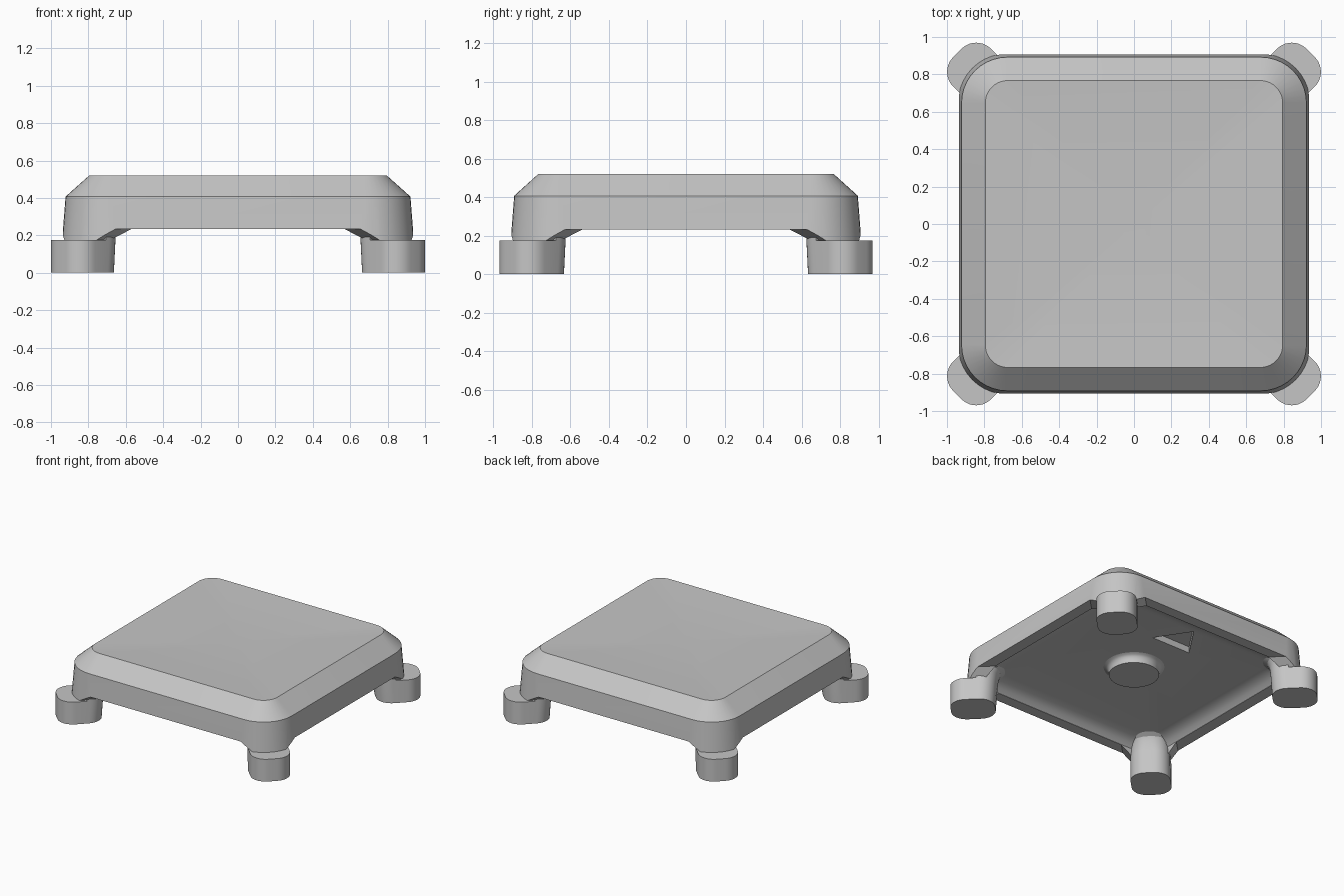
import bpy, bmesh, math
from mathutils import Matrix, Vector

cube = bpy.data.objects.get("Cube")
if cube:
    bpy.data.objects.remove(cube, do_unlink=True)

GREY = (0.56, 0.56, 0.56, 1)
mat = bpy.data.materials.new("plain grey")
mat.use_nodes = True
mat.diffuse_color = GREY
for node in mat.node_tree.nodes:
    if node.type == 'BSDF_PRINCIPLED':
        node.inputs["Base Color"].default_value = GREY


def rounded(hx, hy, r, z, cx=0, n=10):
    """Rounded rectangle outline at height z."""
    pts = []
    for k, (sx, sy) in enumerate([(1, 1), (-1, 1), (-1, -1), (1, -1)]):
        for i in range(n + 1):
            a = math.pi / 2 * (k + i / n)
            pts.append(Vector((cx + sx * (hx - r) + r * math.cos(a),
                               sy * (hy - r) + r * math.sin(a), z)))
    return pts


def circle(r, z, n=48):
    return [Vector((r * math.cos(math.tau * i / n), r * math.sin(math.tau * i / n), z))
            for i in range(n)]


def loft(name, loops, matrix=Matrix()):
    """Closed solid through outlines with equal point counts."""
    bm = bmesh.new()
    rings = [[bm.verts.new(matrix @ p) for p in loop] for loop in loops]
    n = len(rings[0])
    for a, b in zip(rings, rings[1:]):
        for i in range(n):
            j = (i + 1) % n
            bm.faces.new((a[i], a[j], b[j], b[i]))
    bm.faces.new(rings[0][::-1])
    bm.faces.new(rings[-1])
    bmesh.ops.remove_doubles(bm, verts=bm.verts, dist=1e-5)
    bmesh.ops.recalc_face_normals(bm, faces=bm.faces)
    mesh = bpy.data.meshes.new(name)
    bm.to_mesh(mesh)
    bm.free()
    mesh.materials.append(mat)
    ob = bpy.data.objects.new(name, mesh)
    bpy.context.collection.objects.link(ob)
    return ob


def select(ob):
    bpy.ops.object.select_all(action='DESELECT')
    ob.select_set(True)
    bpy.context.view_layer.objects.active = ob


def cut(target, cutter):
    cutter.hide_render = True
    mod = target.modifiers.new("cut", 'BOOLEAN')
    mod.operation = 'DIFFERENCE'
    mod.solver = 'EXACT'
    mod.object = cutter
    select(target)
    bpy.ops.object.modifier_apply(modifier=mod.name)
    bpy.data.objects.remove(cutter, do_unlink=True)


def smooth(ob):
    select(ob)
    bpy.ops.object.shade_smooth_by_angle(angle=math.radians(30))


# Body: tapered wall, chamfered shoulder and a shallow dished top
TOP = 0.52
LEDGE = 0.176
loops = [rounded(0.94, 0.91, 0.26, LEDGE),
         rounded(0.922, 0.892, 0.245, 0.407),
         rounded(0.795, 0.767, 0.12, TOP)]
for f in (0.85, 0.65, 0.45, 0.25, 0.08):
    loops.append([Vector((p.x * f, p.y * f, TOP - 0.02 * (1 - f * f)))
                  for p in loops[2]])
body = loft("body", loops)

# Hollow underside with a broad coved edge
cut(body, loft("cavity_cutter", [
    rounded(0.855, 0.83, 0.2, 0.15),
    rounded(0.845, 0.82, 0.2, 0.235),
    rounded(0.82, 0.795, 0.19, 0.262),
    rounded(0.79, 0.765, 0.18, 0.281),
    rounded(0.755, 0.73, 0.17, 0.294),
    rounded(0.715, 0.69, 0.15, 0.30)]))

# Raised lower edges, leaving corner supports with sides flared along the diagonals
for k in range(4):
    tip = 0.31 if k % 2 == 0 else 0.25
    wedge = []
    for z, back in ((0.12, 0.208), (0.233, 0)):
        x = tip - back
        wedge.append([Vector((x, 0, z)), Vector((1.3, x - 1.3, z)), Vector((1.3, 1.3 - x, z))])
    cut(body, loft("gap_cutter", wedge, Matrix.Rotation(k * math.pi / 2, 4, 'Z')))

# Arrow recess in the underside, pointing to the back
cut(body, loft("arrow_cutter", [
    [Vector((0, 0.665, z)), Vector((-0.17, 0.41, z)), Vector((0.17, 0.41, z))]
    for z in (0.27, 0.35)]))
smooth(body)

# Round boss under the centre
smooth(loft("underside_boss", [circle(0.18, 0.236), circle(0.182, 0.26),
                               circle(0.188, 0.28), circle(0.2, 0.293),
                               circle(0.22, 0.301), circle(0.22, 0.32)]))

# Feet on the diagonals; the inner half of each runs on up and flares into the shell
for sx, side in ((1, "left"), (-1, "right")):
    for sy, end in ((1, "back"), (-1, "front")):
        m = (Matrix.Translation((sx * 0.835, sy * 0.805, 0))
             @ Matrix.Rotation(math.atan2(sy, sx), 4, 'Z'))
        base = rounded(0.16, 0.143, 0.112, 0, -0.005)
        ledge = rounded(0.166, 0.143, 0.112, LEDGE, -0.011)
        posts = []
        for grow, z in ((0, LEDGE), (0.005, 0.25), (0.012, 0.28), (0.03, 0.302)):
            outline = rounded(0.166 + grow, 0.143, 0.13, z, -0.011 - grow) if grow else ledge
            posts.append([Vector((min(p.x, -0.04), p.y, p.z)) for p in outline])
        smooth(loft(f"{end}_{side}_foot", [base, ledge] + posts, m))
